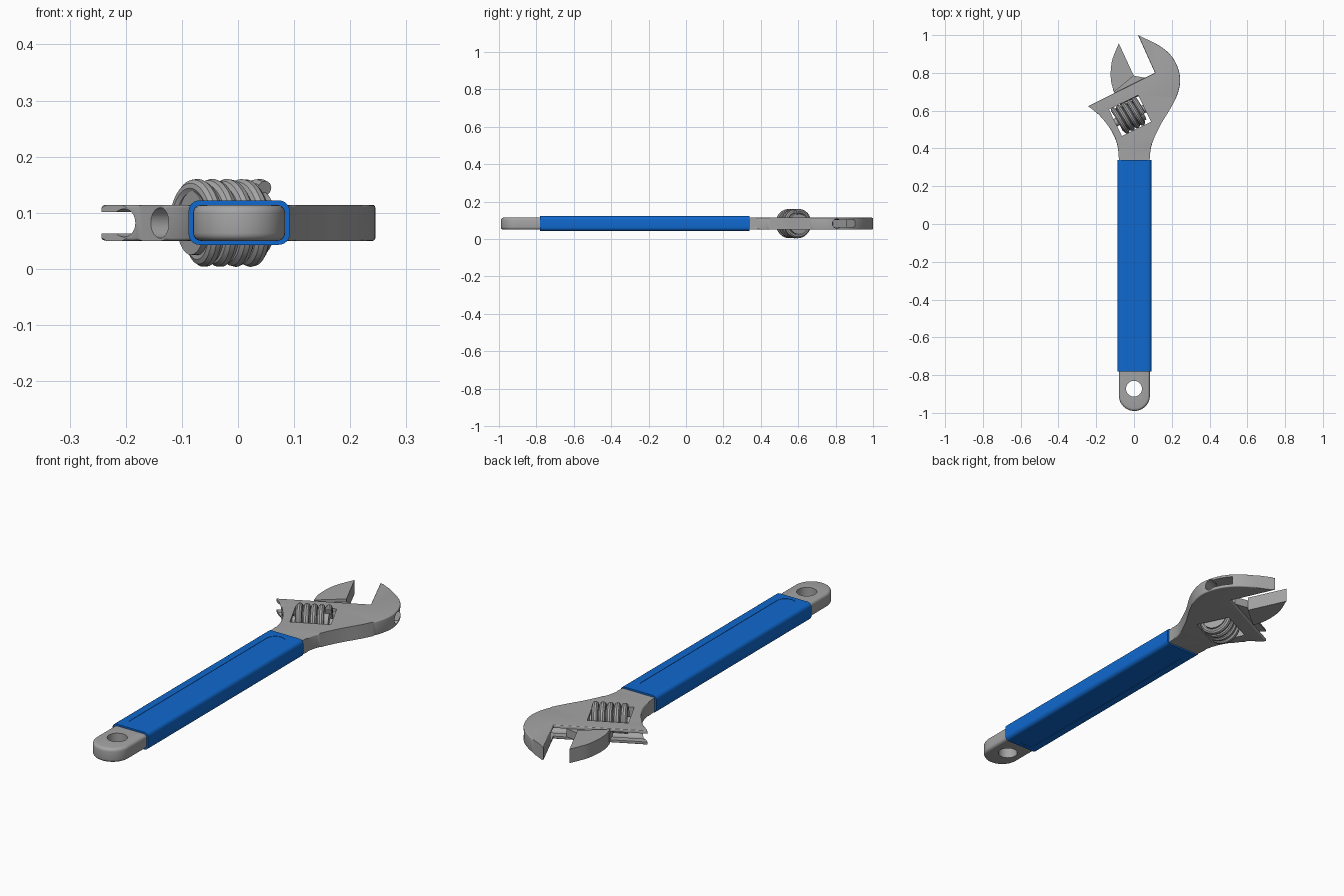
import bpy, bmesh, math
from mathutils import Matrix, Vector

if "Cube" in bpy.data.objects:
    bpy.data.objects.remove(bpy.data.objects["Cube"])

ZC = 0.082                       # mid height of the tool
TILT = Matrix.Rotation(math.radians(26), 4, 'Z')   # head frame (u, v)


def material(name, col):
    m = bpy.data.materials.new(name)
    m.diffuse_color = (*col, 1)
    m.use_nodes = True
    m.node_tree.nodes["Principled BSDF"].inputs["Base Color"].default_value = m.diffuse_color
    return m


STEEL = material("grey steel", (0.37, 0.375, 0.37))
BLUE = material("blue rubber", (0.005, 0.14, 0.62))


def add(name, bm, mat):
    bmesh.ops.recalc_face_normals(bm, faces=bm.faces[:])
    me = bpy.data.meshes.new(name)
    bm.to_mesh(me)
    bm.free()
    ob = bpy.data.objects.new(name, me)
    bpy.context.collection.objects.link(ob)
    me.materials.append(mat)
    return ob


def select(ob):
    bpy.ops.object.select_all(action='DESELECT')
    ob.select_set(True)
    bpy.context.view_layer.objects.active = ob


def smooth(ob):
    select(ob)
    bpy.ops.object.shade_smooth_by_angle(angle=math.radians(32))


def plate(name, pts, z0, z1, bevel=0.0, mat=STEEL, tilt=False):
    """Extrude an xy outline between two heights, rounding its rims."""
    bm = bmesh.new()
    f = bm.faces.new([bm.verts.new((x, y, z0)) for x, y in pts])
    r = bmesh.ops.extrude_face_region(bm, geom=[f])
    for v in r['geom']:
        if isinstance(v, bmesh.types.BMVert):
            v.co.z = z1
    if bevel:
        rims = [e for e in bm.edges if abs(e.verts[0].co.z - e.verts[1].co.z) < 1e-6]
        bmesh.ops.bevel(bm, geom=rims, offset=bevel, segments=4, profile=0.5, affect='EDGES')
    if tilt:
        bm.transform(TILT)
    return add(name, bm, mat)


def rod(name, r, u0, u1, v, n=40):
    """Cylinder along the head's u axis."""
    bm = bmesh.new()
    bmesh.ops.create_cone(bm, cap_ends=True, segments=n, radius1=r, radius2=r, depth=u1 - u0)
    bm.transform(TILT @ Matrix.Translation(((u0 + u1) / 2, v, ZC)) @ Matrix.Rotation(math.pi / 2, 4, 'Y'))
    return add(name, bm, STEEL)


def cut(ob, cutters):
    for c in cutters:
        m = ob.modifiers.new("cut", 'BOOLEAN')
        m.operation, m.solver, m.object = 'DIFFERENCE', 'EXACT', c
        select(ob)
        bpy.ops.object.modifier_apply(modifier=m.name)
        bpy.data.objects.remove(c)


def spline(p, n=7):
    """Catmull-Rom curve through the points."""
    p = [Vector(q) for q in p]
    p = [2 * p[0] - p[1]] + p + [2 * p[-1] - p[-2]]
    out = []
    for a, b, c, d in zip(p, p[1:], p[2:], p[3:]):
        for i in range(n):
            t = i / n
            out.append(0.5 * (2 * b + (c - a) * t + (2 * a - 5 * b + 4 * c - d) * t * t
                              + (3 * b - a - 3 * c + d) * t ** 3))
    return [tuple(q) for q in out + [p[-2]]]


def rect(u0, u1, v0, v1):
    return [(u0, v0), (u1, v0), (u1, v1), (u0, v1)]


def stadium(cx, r, y0, y1, n=24):
    """Slot outline with round ends."""
    pts = []
    for cy, s in ((y1 - r, 0), (y0 + r, math.pi)):
        for i in range(n + 1):
            a = s + math.pi * i / n
            pts.append((cx + r * math.cos(a), cy + r * math.sin(a)))
    return pts


def disc(cx, cy, r, n=40):
    return [(cx + r * math.cos(2 * math.pi * i / n), cy + r * math.sin(2 * math.pi * i / n)) for i in range(n)]


# Handle bar with hanging hole
bar = plate("handle_bar", stadium(0.002, 0.082, -0.99, 0.33), 0.05, 0.114, 0.014)
cut(bar, [plate("hole_cutter", disc(0.0, -0.872, 0.042), -1, 1)])
smooth(bar)

# Head with fixed jaw
right = spline([(0.021, 1.0), (0.14, 0.94), (0.21, 0.873), (0.243, 0.785), (0.236, 0.705), (0.20, 0.624),
                (0.138, 0.52), (0.095, 0.423), (0.083, 0.34), (0.083, 0.25)])
left = spline([(-0.08, 0.25), (-0.08, 0.34), (-0.09, 0.423), (-0.122, 0.497), (-0.18, 0.572), (-0.243, 0.624)])
head = plate("head", right + left + [(0.111, 0.80)], 0.05, 0.114, 0.005)
cut(head, [
    plate("window_cutter", rect(0.1465, 0.3185, 0.447, 0.603), -1, 1, tilt=True),
    plate("slot_cutter", rect(-0.1, 0.8, 0.612, 0.73), ZC - 0.019, ZC + 0.019, tilt=True),
    rod("jaw_bore_cutter", 0.025, -0.1, 0.8, 0.622),
    rod("pin_bore_cutter", 0.027, -0.1, 0.2, 0.53)])
smooth(head)

# Sliding jaw, its thin rack and the guide rod in the bore
outer = spline([(0.211, 0.674), (0.226, 0.743), (0.273, 0.826), (0.347, 0.895)])
smooth(plate("sliding_jaw", outer + [(0.343, 0.706)], 0.05, 0.114, tilt=True))
plate("jaw_rack", [(0.211, 0.61), (0.395, 0.61), (0.395, 0.668), (0.343, 0.706), (0.28, 0.72), (0.211, 0.69)],
      ZC - 0.0185, ZC + 0.0185, tilt=True)
smooth(rod("jaw_guide", 0.0245, 0.211, 0.395, 0.622))

# Adjusting worm: core, pin and helical thread
U, V = 0.2325, 0.525
smooth(rod("worm_core", 0.057, U - 0.07, U + 0.07, V))
smooth(rod("worm_pin", 0.022, U - 0.095, U + 0.1, V))
turns, steps = 4.3, 220
cu = bpy.data.curves.new("worm_thread", 'CURVE')
cu.dimensions, cu.bevel_depth, cu.bevel_resolution, cu.use_fill_caps = '3D', 0.0145, 3, True
sp = cu.splines.new('POLY')
sp.points.add(steps)
for i, p in enumerate(sp.points):
    t = i / steps
    a = 2 * math.pi * turns * t
    q = TILT @ Vector((U - 0.066 + 0.132 * t, V + 0.064 * math.cos(a), ZC + 0.064 * math.sin(a)))
    p.co = (*q, 1)
thread = bpy.data.objects.new("worm_thread", cu)
bpy.context.collection.objects.link(thread)
cu.materials.append(STEEL)
select(thread)
bpy.ops.object.convert(target='MESH')
smooth(bpy.context.view_layer.objects.active)

# Rubber grip with shallow long recess on both faces
bm = bmesh.new()
bmesh.ops.create_cube(bm, size=1)
bm.transform(Matrix.Translation((0.002, -0.22, ZC + 0.0005)) @ Matrix.Diagonal((0.18, 1.12, 0.079, 1)))
long_edges = [e for e in bm.edges if abs(e.verts[0].co.y - e.verts[1].co.y) > 0.5]
bmesh.ops.bevel(bm, geom=long_edges, offset=0.019, segments=6, profile=0.5, affect='EDGES')
grip = add("grip", bm, BLUE)
cut(grip, [plate("recess_cutter", stadium(0.0, 0.042, -0.76, 0.31), z0, z1, mat=BLUE)
           for z0, z1 in ((0.1205, 0.2), (-0.1, 0.0445))])
smooth(grip)
